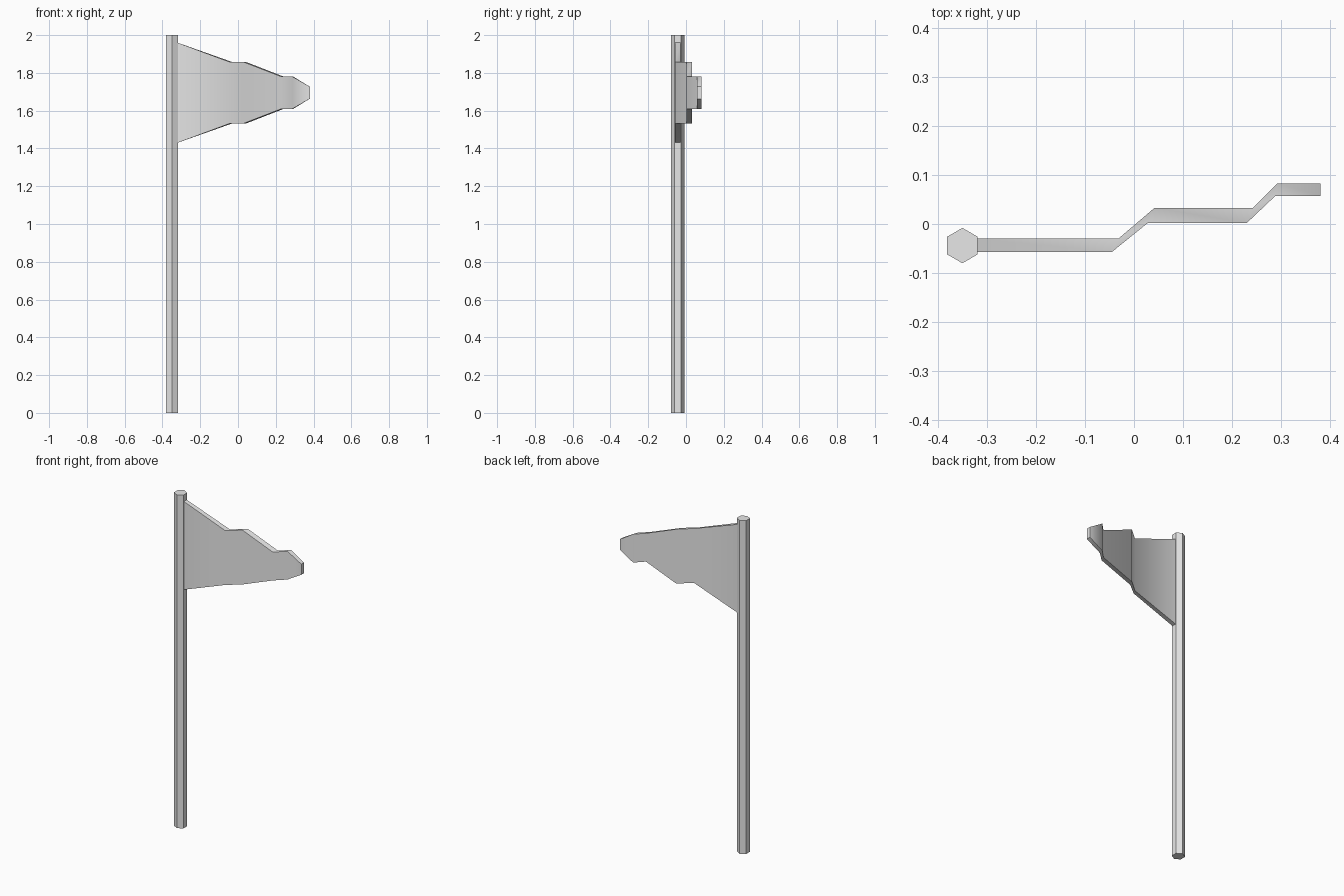
import bpy, bmesh, math

cube = bpy.data.objects.get("Cube")
if cube:
    bpy.data.objects.remove(cube, do_unlink=True)

grey = bpy.data.materials.new("plain_grey")
grey.use_nodes = True
colour = (0.8, 0.8, 0.8, 1)
grey.diffuse_color = colour
grey.node_tree.nodes["Principled BSDF"].inputs["Base Color"].default_value = colour


def finish(bm, name):
    bmesh.ops.recalc_face_normals(bm, faces=bm.faces)
    mesh = bpy.data.meshes.new(name)
    bm.to_mesh(mesh)
    bm.free()
    mesh.materials.append(grey)
    obj = bpy.data.objects.new(name, mesh)
    bpy.context.collection.objects.link(obj)
    return obj


# Hexagonal pole, with corners pointing to the front and back
POLE_X, POLE_Y, RADIUS, HEIGHT = -0.35, -0.044, 0.036, 2.0
bm = bmesh.new()
ring = [bm.verts.new((POLE_X + RADIUS * math.sin(i * math.pi / 3),
                      POLE_Y + RADIUS * math.cos(i * math.pi / 3), 0))
        for i in range(6)]
base = bm.faces.new(ring)
top = bmesh.ops.extrude_face_region(bm, geom=[base], use_keep_orig=True)
bmesh.ops.translate(bm, vec=(0, 0, HEIGHT),
                    verts=[v for v in top["geom"] if isinstance(v, bmesh.types.BMVert)])
finish(bm, "flag_pole")

# Rippled pennant: front x, front y, back x, back y, half height
MID_Z = 1.695
sections = [
    (-0.320, -0.057, -0.320, -0.030, 0.265),
    (-0.045, -0.057, -0.032, -0.030, 0.163),
    (0.028, 0.002, 0.042, 0.033, 0.163),
    (0.230, 0.002, 0.243, 0.033, 0.085),
    (0.288, 0.057, 0.293, 0.083, 0.085),
    (0.380, 0.057, 0.380, 0.083, 0.032),
]
bm = bmesh.new()
loops = []
for fx, fy, bx, by, half in sections:
    corners = [(fx, fy, -half), (bx, by, -half), (bx, by, half), (fx, fy, half)]
    loops.append([bm.verts.new((x, y, MID_Z + z)) for x, y, z in corners])
for a, b in zip(loops, loops[1:]):
    for i in range(4):
        j = (i + 1) % 4
        bm.faces.new((a[i], a[j], b[j], b[i]))
bm.faces.new(loops[0])
bm.faces.new(loops[-1])
flag = finish(bm, "pennant")

# Soft folds in the cloth, crisp outer edges
bpy.ops.object.select_all(action='DESELECT')
flag.select_set(True)
bpy.context.view_layer.objects.active = flag
bpy.ops.object.shade_smooth_by_angle(angle=math.radians(50))
